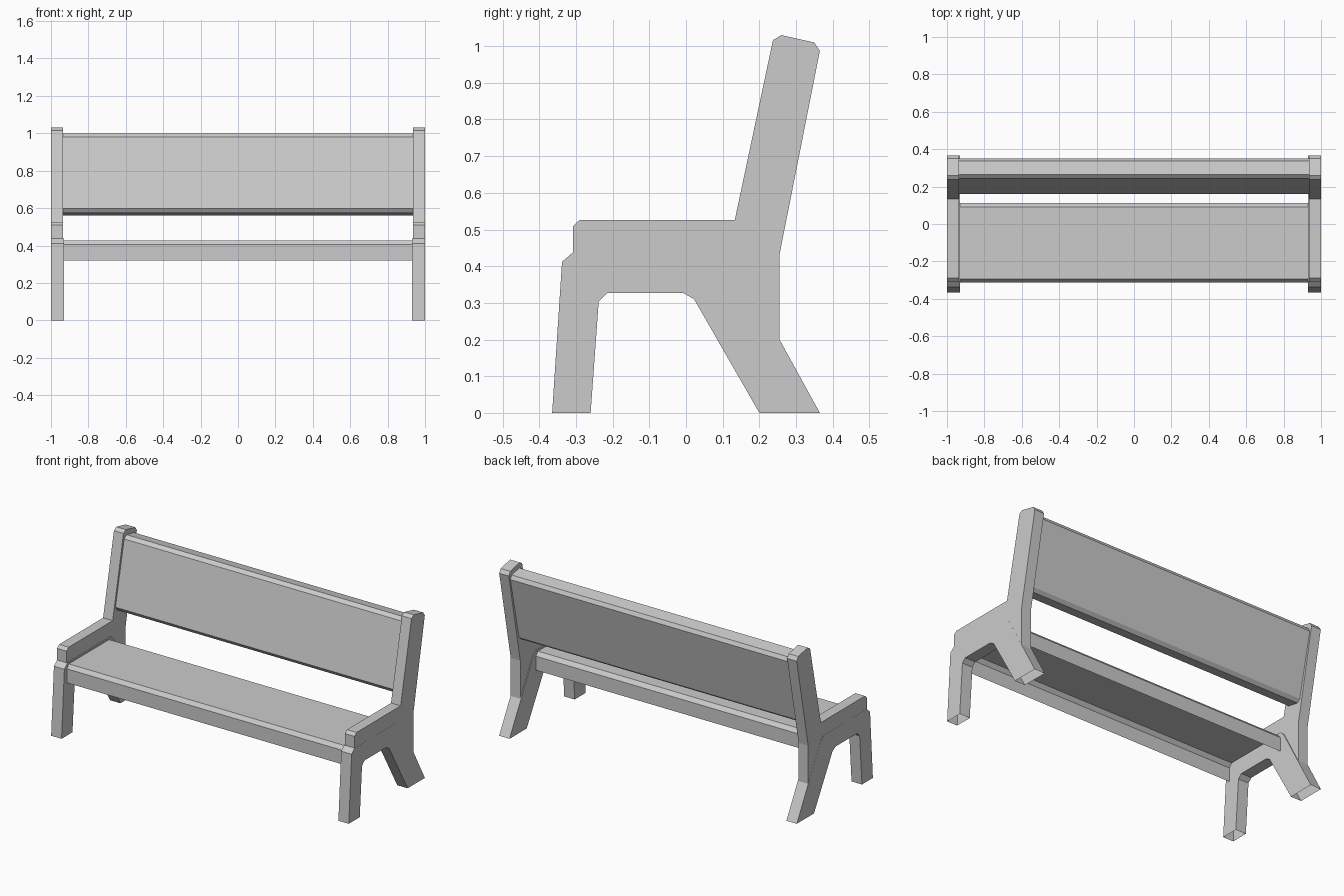
import bpy
import bmesh

old = bpy.data.objects.get("Cube")
if old:
    bpy.data.objects.remove(old, do_unlink=True)

grey = bpy.data.materials.new("plain_grey")
grey.use_nodes = True
colour = (0.6, 0.6, 0.6, 1)
grey.diffuse_color = colour
grey.node_tree.nodes["Principled BSDF"].inputs["Base Color"].default_value = colour


def extrude_profile(name, profile, x0, x1, mirrored=False, is_open=None):
    """Sweep a closed (y, z) profile from x0 to x1; drop the faces that is_open picks."""
    bm = bmesh.new()
    face = bm.faces.new([bm.verts.new((x0, y, z)) for y, z in profile])
    swept = bmesh.ops.extrude_face_region(bm, geom=[face], use_keep_orig=True)
    moved = [v for v in swept["geom"] if isinstance(v, bmesh.types.BMVert)]
    bmesh.ops.translate(bm, verts=moved, vec=(x1 - x0, 0, 0))
    bmesh.ops.recalc_face_normals(bm, faces=bm.faces)
    if is_open:
        gone = [f for f in bm.faces if is_open(f)]
        bmesh.ops.delete(bm, geom=gone, context='FACES')
    mesh = bpy.data.meshes.new(name)
    bm.to_mesh(mesh)
    bm.free()
    mesh.materials.append(grey)
    obj = bpy.data.objects.new(name, mesh)
    bpy.context.collection.objects.link(obj)
    if mirrored:
        obj.modifiers.new("Mirror", 'MIRROR')
    return obj


# Leg arches: front leg, seat rail and splayed back leg, hollow at the feet
legs = [(-.365, 0), (-.338, .412), (-.308, .438), (.11, .438), (.137, .415),
        (.255, .2), (.365, 0), (.2, 0), (.022, .31), (-.008, .327),
        (-.214, .327), (-.238, .304), (-.26, 0)]
extrude_profile("leg_arch", legs, .93, 1, True,
                lambda f: all(v.co.z < .001 for v in f.verts))

# Armrests joined to the leaning back posts
arm = [(-.308, .43), (-.308, .509), (-.29, .526), (.133, .526), (.237, 1.016),
       (.26, 1.03), (.35, 1.01), (.365, .987), (.255, .432), (.255, .2), (.12, .43)]
extrude_profile("armrest_and_post", arm, .935, .9995, True)

# Seat: a chamfered shell, open underneath
seat = [(-.313, .32), (-.313, .405), (-.295, .428), (.092, .428), (.112, .405), (.112, .32)]
extrude_profile("seat", seat, -.937, .937,
                is_open=lambda f: f.calc_center_median().z < .321 or abs(f.normal.x) > .9)

# Backrest: a leaning chamfered board
back = [(.16, .597), (.243, .98), (.264, .998), (.338, .983), (.35, .96),
        (.267, .578), (.248, .56), (.174, .575)]
extrude_profile("backrest", back, -.94, .94)
